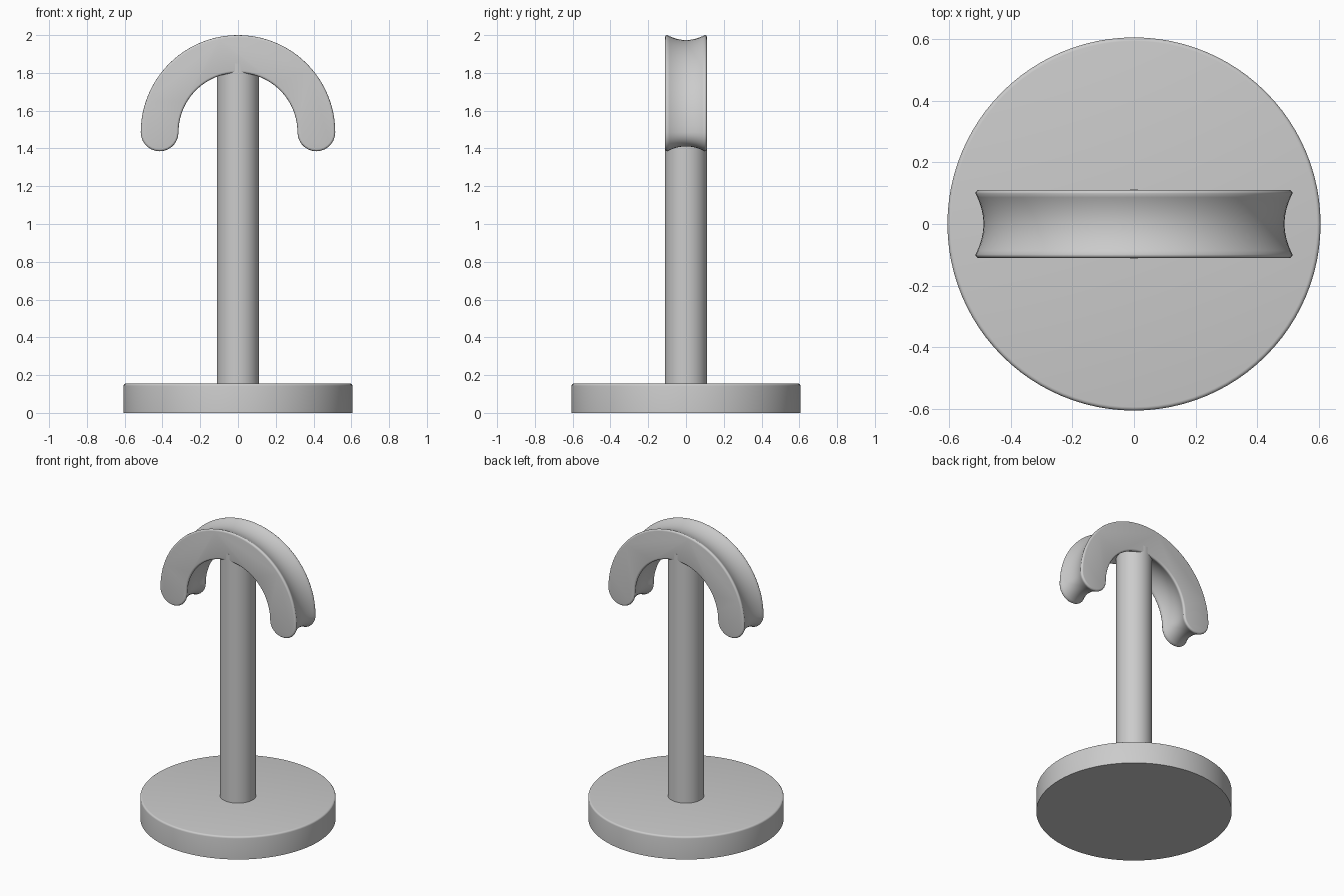
import bpy, bmesh, math
from math import sin, cos, pi

if "Cube" in bpy.data.objects:
    bpy.data.objects.remove(bpy.data.objects["Cube"])

grey = bpy.data.materials.new("light grey")
grey.use_nodes = True
colour = (0.6, 0.6, 0.6, 1)
grey.diffuse_color = colour
grey.node_tree.nodes["Principled BSDF"].inputs["Base Color"].default_value = colour


def loft(name, rings, angle=50):
    """Skin a stack of equal-sized rings and cap both ends."""
    bm = bmesh.new()
    loops = [[bm.verts.new(p) for p in ring] for ring in rings]
    for a, b in zip(loops, loops[1:]):
        for i in range(len(a)):
            j = (i + 1) % len(a)
            bm.faces.new((a[i], a[j], b[j], b[i]))
    bm.faces.new(loops[0])
    bm.faces.new(loops[-1])
    bmesh.ops.recalc_face_normals(bm, faces=bm.faces)
    mesh = bpy.data.meshes.new(name)
    bm.to_mesh(mesh)
    bm.free()
    mesh.materials.append(grey)
    obj = bpy.data.objects.new(name, mesh)
    bpy.context.collection.objects.link(obj)
    bpy.ops.object.select_all(action='DESELECT')
    obj.select_set(True)
    bpy.context.view_layer.objects.active = obj
    bpy.ops.object.shade_smooth_by_angle(angle=math.radians(angle))
    return obj


def circle(radius, z, n=96):
    return [(radius * cos(2 * pi * i / n), radius * sin(2 * pi * i / n), z) for i in range(n)]


# Round base with a softened top edge
R, H, F = 0.606, 0.155, 0.012
fillet = [circle(R - F + F * cos(t * pi / 8), H - F + F * sin(t * pi / 8)) for t in range(5)]
loft("base", [circle(R, 0)] + fillet)

# Post running from the floor up into the hanger
loft("post", [circle(0.112, 0), circle(0.112, 1.85)])

# Hanger: half-ring with rounded ends, grooved all round
ARC, CENTRE = 0.415, 1.485


def hanger_ring(d, y, n=48, m=14):
    outer = [((ARC + d) * cos(pi * i / n), (ARC + d) * sin(pi * i / n)) for i in range(n + 1)]
    left_end = [(-ARC + d * cos(pi + pi * i / m), d * sin(pi + pi * i / m)) for i in range(1, m)]
    inner = [((ARC - d) * cos(pi - pi * i / n), (ARC - d) * sin(pi - pi * i / n)) for i in range(n + 1)]
    right_end = [(ARC + d * cos(pi + pi * i / m), d * sin(pi + pi * i / m)) for i in range(1, m)]
    return [(x, y, CENTRE + z) for x, z in outer + left_end + inner + right_end]


HALF, LIP, WIDE = 0.111, 0.012, 0.1
half = [(0.074 + 0.026 * (i / 8) ** 2, (HALF - LIP) * i / 8) for i in range(9)]
half += [(WIDE - LIP + LIP * cos(t * pi / 8), HALF - LIP + LIP * sin(t * pi / 8)) for t in range(1, 5)]
section = [(d, -y) for d, y in reversed(half[1:])] + half
loft("hanger", [hanger_ring(d, y) for d, y in section])
